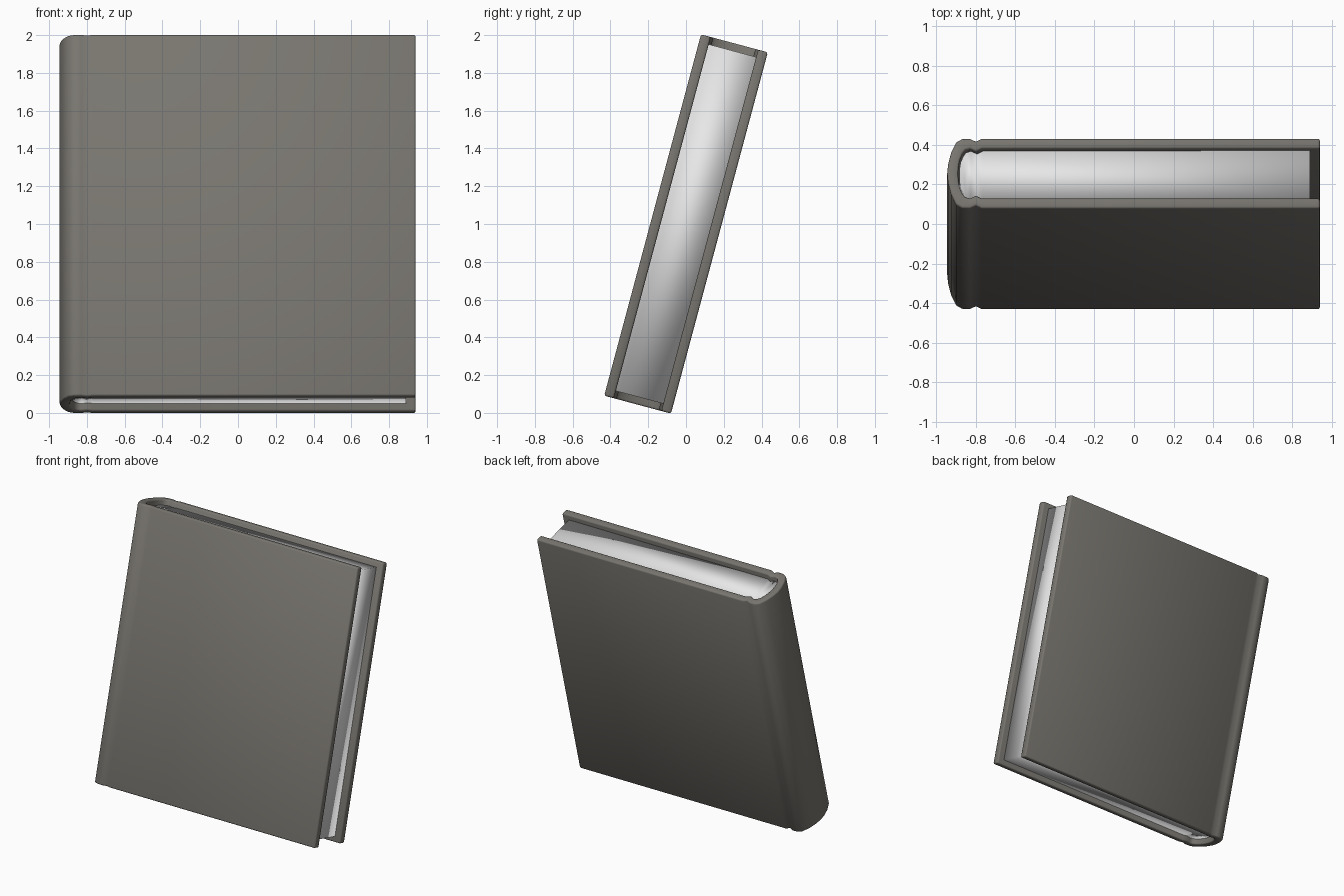
import bpy, math

cube = bpy.data.objects.get("Cube")
if cube:
    bpy.data.objects.remove(cube, do_unlink=True)

LEAN = math.radians(-15)
HEIGHT = 1.98
PAGE_INSET = 0.04


def material(name, rgb, roughness=0.8):
    mat = bpy.data.materials.new(name)
    mat.use_nodes = True
    mat.diffuse_color = (*rgb, 1)
    bsdf = mat.node_tree.nodes["Principled BSDF"]
    bsdf.inputs["Base Color"].default_value = (*rgb, 1)
    bsdf.inputs["Roughness"].default_value = roughness
    return mat


def strip_prism(name, side_a, side_b, height, mat, closed_end):
    """Upright prism whose caps are quad strips between two matching outlines."""
    n = len(side_a)
    plan = side_a + side_b
    verts = [(x, y, z) for z in (-height / 2, height / 2) for x, y in plan]
    top = 2 * n
    faces = []
    for i in range(n - 1):
        a, b, c, d = i, i + 1, n + i + 1, n + i
        faces += [(a, b, c, d), (top + d, top + c, top + b, top + a),
                  (b, a, top + a, top + b), (d, c, top + c, top + d)]
    for i, flip in ((0, False), (n - 1, True)):
        end = (i, n + i, top + n + i, top + i)
        faces.append(end[::-1] if flip else end)
    mesh = bpy.data.meshes.new(name)
    mesh.from_pydata(verts, [], faces)
    mesh.materials.append(mat)
    mesh.validate()
    obj = bpy.data.objects.new(name, mesh)
    bpy.context.collection.objects.link(obj)
    obj.location.z = 1
    obj.rotation_euler.x = LEAN
    mesh.shade_smooth()
    return obj


def mirrored(half):
    """Continue a half outline around the spine to the other board."""
    return half + [(x, -y) for x, y in reversed(half[:-1])]


cover_grey = material("warm grey cover", (0.19, 0.18, 0.16))
page_white = material("white paper", (0.8, 0.8, 0.8))

# Cover: two boards with hinge grooves, joined by a rounded spine
outer = [(0.94, 0.183), (-0.77, 0.183), (-0.80, 0.168), (-0.83, 0.183),
         (-0.87, 0.181), (-0.90, 0.163), (-0.925, 0.11), (-0.94, 0.05), (-0.945, 0)]
inner = [(0.94, 0.130), (-0.77, 0.130), (-0.80, 0.115), (-0.83, 0.130),
         (-0.855, 0.122), (-0.87, 0.10), (-0.882, 0.07), (-0.888, 0.035), (-0.89, 0)]
cover = strip_prism("cover", mirrored(outer), mirrored(inner), HEIGHT, cover_grey, False)
bevel = cover.modifiers.new("soft rims", "BEVEL")
bevel.width = 0.01
bevel.segments = 2
bevel.limit_method = "ANGLE"
bevel.angle_limit = math.radians(60)

# Page block: set in from the cover rims and rounded at the spine
edge = [(0.89, 0.130)] + [(x + 0.005, y - 0.003) for x, y in inner[1:-1]]
strip_prism("pages", edge, [(x, -y) for x, y in edge],
            HEIGHT - 2 * PAGE_INSET, page_white, True)

# Make every face point outward
import bmesh
for obj in (cover, bpy.data.objects["pages"]):
    bm = bmesh.new()
    bm.from_mesh(obj.data)
    bmesh.ops.recalc_face_normals(bm, faces=bm.faces)
    bm.to_mesh(obj.data)
    bm.free()
